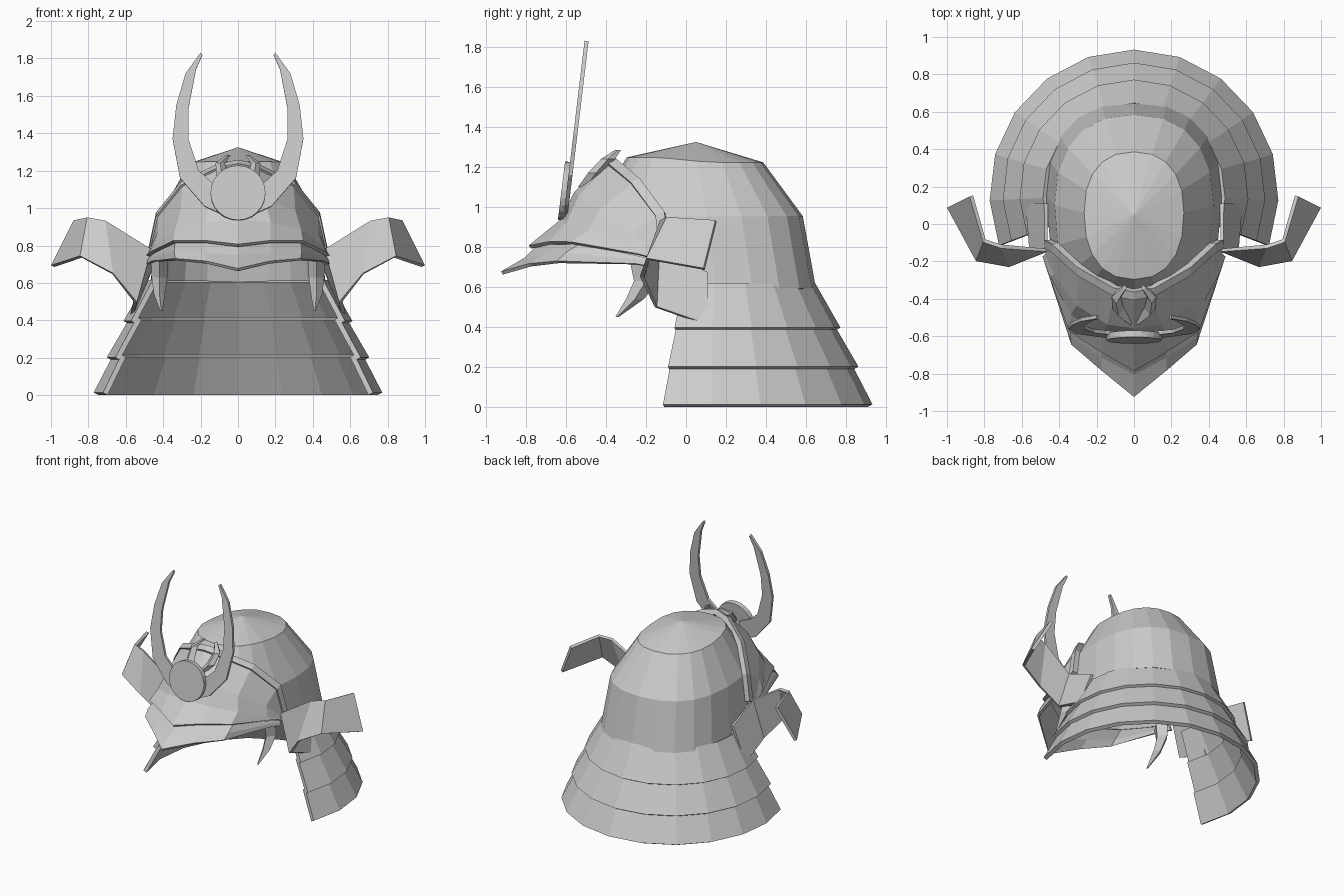
import bpy, bmesh, math
from mathutils import Vector


def finish(name, bm, mirror=False, thick=0.0):
    me = bpy.data.meshes.new(name)
    bm.to_mesh(me)
    bm.free()
    ob = bpy.data.objects.new(name, me)
    bpy.context.collection.objects.link(ob)
    if mirror:
        ob.modifiers.new("mirror", 'MIRROR')
    if thick:
        s = ob.modifiers.new("thickness", 'SOLIDIFY')
        s.thickness = thick
        s.offset = 0
    return ob


def sheet(name, rows, mirror=False, thick=0.02, closed=False, cap=None):
    """Skin of quads between rows of points."""
    bm = bmesh.new()
    grid = [[bm.verts.new(p) for p in r] for r in rows]
    for a, b in zip(grid, grid[1:]):
        n = len(a)
        for i in range(n if closed else n - 1):
            j = (i + 1) % n
            bm.faces.new((a[i], a[j], b[j], b[i]))
    if cap:
        top = bm.verts.new(cap)
        r = grid[-1]
        for i in range(len(r)):
            bm.faces.new((r[i], r[(i + 1) % len(r)], top))
    return finish(name, bm, mirror, thick)


def spike(name, path):
    """Mirrored four-sided claw; path holds x, y, z, x radius, y radius."""
    bm = bmesh.new()
    rings = [[bm.verts.new((x + a * rx, y + b * ry, z))
              for a, b in ((1, 0), (0, 1), (-1, 0), (0, -1))]
             for x, y, z, rx, ry in path]
    for a, b in zip(rings, rings[1:]):
        for i in range(4):
            j = (i + 1) % 4
            bm.faces.new((a[i], a[j], b[j], b[i]))
    bm.faces.new(rings[0])
    bm.faces.new(rings[-1])
    bmesh.ops.recalc_face_normals(bm, faces=bm.faces[:])
    return finish(name, bm, True)


# Dome: rings of half width, centre y, front y, back y, back z, front z
def dome_ring(hx, cy, yf, yb, zb, zf, n=20, e=0.85):
    pts = []
    for i in range(n):
        t = math.tau * i / n
        c, s = math.cos(t), math.sin(t)
        x = hx * math.copysign(abs(c) ** e, c)
        k = abs(s) ** e
        y = cy + (k * (yb - cy) if s > 0 else k * (yf - cy))
        w = min(1, max(0, (0.12 - y) / 0.25))
        pts.append((x, y, zb + (zf - zb) * w))
    return pts


sheet("dome", [dome_ring(0.46, 0.15, -0.46, 0.64, 0.59, 0.77),
               dome_ring(0.415, 0.10, -0.47, 0.575, 0.95, 0.95),
               dome_ring(0.26, 0.06, -0.29, 0.38, 1.215, 1.24)],
      closed=True, cap=(0, 0.05, 1.315))

# Neck guard: three overlapping flared plates
def arc(r, z, n=12, half=111):
    out = []
    for i in range(n + 1):
        t = math.radians(-half + 2 * half * i / n)
        out.append((r * math.sin(t), 0.16 + r * math.cos(t), z))
    return out


for k, (r0, z0, r1, z1) in enumerate(((0.475, 0.61, 0.60, 0.39),
                                      (0.565, 0.41, 0.69, 0.195),
                                      (0.655, 0.21, 0.76, 0.007))):
    sheet("neck_plate_%d" % (k + 1), [arc(r0, z0), arc(r1, z1)], thick=0.028)

# Forehead plate and its raised rear band (right half, mirrored)
edge = [(0, -0.40, 1.22), (0.10, -0.38, 1.20), (0.29, -0.27, 1.11),
        (0.42, -0.15, 0.95), (0.46, -0.13, 0.76)]
brow = [(0, -0.62, 0.93), (0.17, -0.59, 0.92), (0.33, -0.48, 0.88),
        (0.44, -0.28, 0.80), (0.475, -0.17, 0.75)]
sheet("forehead_plate", [
    edge,
    [(0, -0.55, 1.07), (0.14, -0.53, 1.05), (0.30, -0.43, 0.98),
     (0.42, -0.27, 0.87), (0.465, -0.16, 0.755)],
    brow,
    [(0, -0.78, 0.80), (0.17, -0.68, 0.82), (0.34, -0.57, 0.82),
     (0.455, -0.25, 0.765), (0.48, -0.17, 0.745)]], True, 0.02)
band = [(x, y + 0.045, z + 0.02) for x, y, z in edge]
sheet("forehead_band", [edge, band], True, 0.04)

# Pointed visor under the forehead plate
sheet("visor", [
    [(0, -0.74, 0.80), (0.17, -0.64, 0.81), (0.33, -0.53, 0.81),
     (0.44, -0.25, 0.755), (0.465, -0.17, 0.735)],
    [(0, -0.80, 0.74), (0.17, -0.71, 0.755), (0.335, -0.60, 0.765),
     (0.45, -0.25, 0.735), (0.475, -0.17, 0.72)],
    [(0, -0.92, 0.67), (0.17, -0.78, 0.71), (0.33, -0.64, 0.725),
     (0.455, -0.25, 0.715), (0.48, -0.17, 0.70)]], True, 0.018)

# Curled side wings
sheet("side_wing", [
    [(0.47, 0.11, 0.67), (0.47, -0.14, 0.78), (0.71, -0.12, 0.93),
     (0.80, -0.09, 0.945), (0.87, 0.15, 0.93)],
    [(0.57, 0.11, 0.41), (0.55, -0.15, 0.50), (0.67, -0.22, 0.65),
     (0.84, -0.19, 0.74), (0.99, 0.09, 0.69)]], True, 0.022)

# Tall crest horns lying in a tilted plane
def tilt(pts):
    return [(x, -0.605 + (z - 0.93) * 0.12, z) for x, z in pts]


sheet("crest_horn", [
    tilt([(0.05, 0.95), (0.18, 1.01), (0.31, 1.16), (0.35, 1.37),
          (0.33, 1.55), (0.28, 1.72), (0.20, 1.83)]),
    tilt([(0.05, 1.10), (0.145, 1.14), (0.21, 1.20), (0.265, 1.37),
          (0.265, 1.53), (0.225, 1.74), (0.19, 1.82)])], True, 0.02)

# Round crest disc
bpy.ops.mesh.primitive_cylinder_add(vertices=24, radius=0.147, depth=0.035,
                                    location=(0, -0.605, 1.08),
                                    rotation=(math.radians(83), 0, 0))
bpy.context.object.name = "crest_disc"

# Small claws on top of the forehead, and the cheek fangs
spike("forehead_claw", [(0.02, -0.50, 1.10, 0.035, 0.04),
                        (0.085, -0.45, 1.17, 0.03, 0.04),
                        (0.095, -0.39, 1.24, 0.025, 0.035),
                        (0.05, -0.34, 1.285, 0.012, 0.015)])
spike("cheek_fang", [(0.42, -0.21, 0.73, 0.045, 0.07),
                     (0.42, -0.20, 0.63, 0.042, 0.06),
                     (0.42, -0.255, 0.54, 0.03, 0.045),
                     (0.41, -0.345, 0.45, 0.006, 0.008)])
